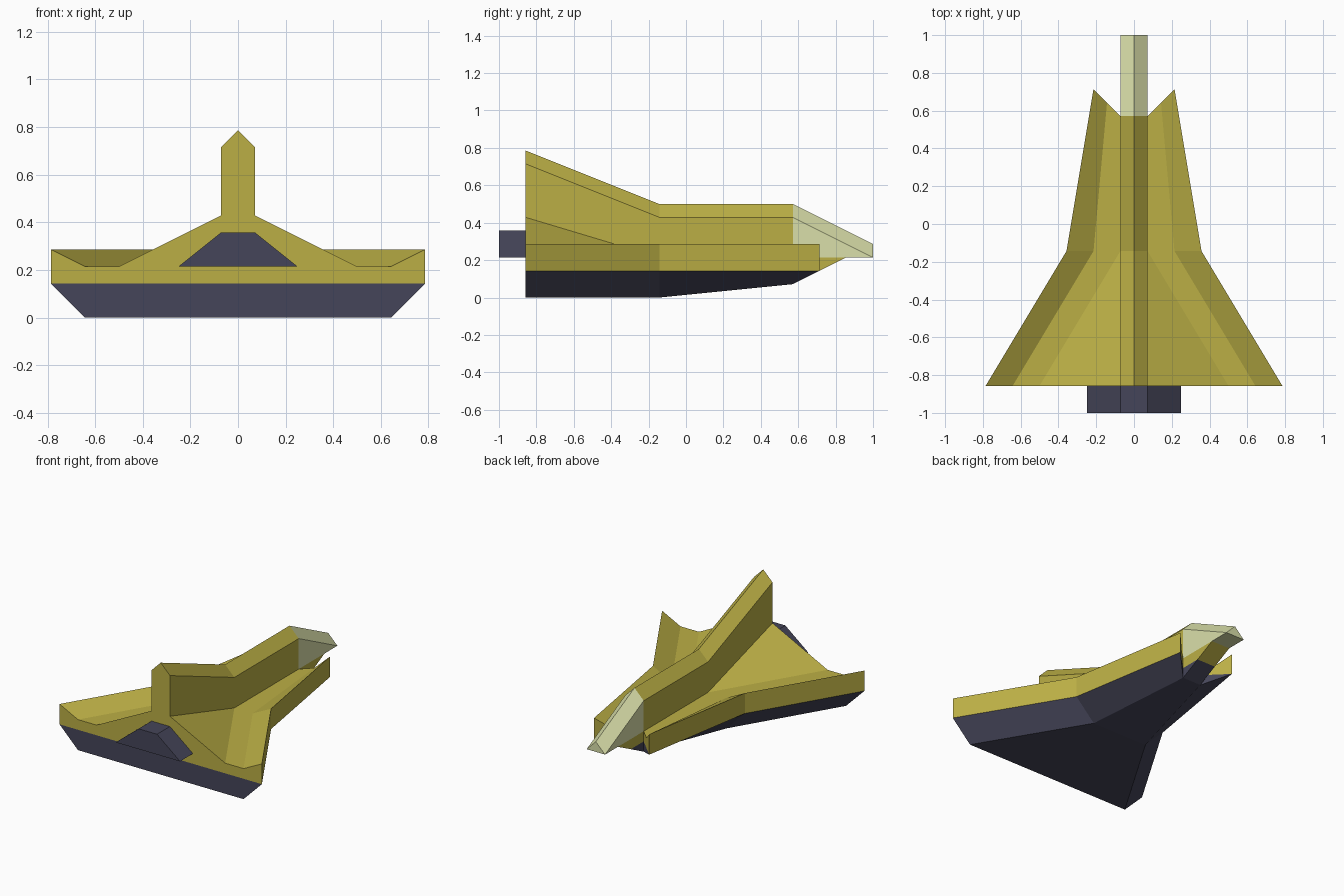
import bpy, bmesh

if "Cube" in bpy.data.objects:
    bpy.data.objects.remove(bpy.data.objects["Cube"])

U = 1 / 14  # the model sits on a 1/14 grid


def material(name, rgb):
    m = bpy.data.materials.new(name)
    m.diffuse_color = (*rgb, 1)
    m.use_nodes = True
    m.node_tree.nodes["Principled BSDF"].inputs["Base Color"].default_value = m.diffuse_color
    return m


YELLOW = material("yellow_paint", (0.50, 0.43, 0.06))
DARK = material("dark_plating", (0.06, 0.06, 0.10))
GLASS = material("pale_glass", (0.70, 0.74, 0.40))


def build(name, faces, mats):
    """Make an object from right-half faces [(points, material index)], mirrored over x."""
    bm = bmesh.new()
    for pts, mi in faces:
        clean = [p for i, p in enumerate(pts) if p != pts[i - 1]]
        if len(clean) < 3:
            continue
        for s in (1, -1):
            loop = clean if s == 1 else clean[::-1]
            f = bm.faces.new([bm.verts.new((s * x * U, y * U, z * U)) for x, y, z in loop])
            f.material_index = mi
    bmesh.ops.remove_doubles(bm, verts=bm.verts[:], dist=1e-4)
    bmesh.ops.dissolve_limit(bm, angle_limit=0.01, verts=bm.verts[:],
                             edges=bm.edges[:], delimit={'MATERIAL'})
    bmesh.ops.recalc_face_normals(bm, faces=bm.faces[:])
    me = bpy.data.meshes.new(name)
    bm.to_mesh(me)
    bm.free()
    for m in mats:
        me.materials.append(m)
    ob = bpy.data.objects.new(name, me)
    bpy.context.collection.objects.link(ob)


def loft(a, b, mats):
    return [([a[i], a[i + 1], b[i + 1], b[i]], m) for i, m in enumerate(mats)]


def at(y, profile):
    return [(x, y, z) for x, z in profile]


# Hull: half sections from keel, round the rim, to the spine ridge
rear = at(-12, [(0, 0), (9, 0), (11, 2), (11, 4), (9, 3), (7, 3), (1, 6), (1, 10), (0, 11)])
mid = at(-2, [(0, 0), (3, 0), (5, 2), (5, 4), (3, 3), (1, 3), (1, 3), (1, 6), (0, 7)])
front = [(0, 8, 1), (1, 8, 1), (3, 10, 2), (3, 10, 4), (2, 9, 3),
         (1, 8, 3), (1, 8, 3), (1, 8, 6), (0, 8, 7)]
strip = [1, 1, 0, 0, 0, 0, 0, 0]
hull = loft(rear, mid, strip) + loft(mid, front, strip)

# Flat stern
stern = (0, -12, 2)
hull += [(rear[:3] + [stern], 1), ([stern] + rear[2:], 0)]

# Prong front walls
seam = (1, 8, 2)
hull += [([front[1], front[2], seam], 1), ([seam] + front[2:6], 0)]

# Chin wedge below the canopy and the bulkhead behind it
low, low0, tip, tip0 = (1, 10, 2), (0, 10, 2), (1, 12, 3), (0, 12, 3)
floor = (0, 8, 3)
hull += [([front[1], low, seam], 1), ([front[0], front[1], low, low0], 1),
         ([seam, low, tip, front[5]], 0), ([low0, low, tip, tip0], 0),
         ([front[5], tip, tip0, floor], 0), ([floor, front[5], front[7], front[8]], 0)]
build("hull", hull, [YELLOW, DARK])

# Canopy nose
back = at(8, [(0, 3), (1, 3), (1, 6), (0, 7)])
nose = at(14, [(0, 3), (1, 3), (1, 3), (0, 4)])
build("canopy", loft(back, nose, [0, 0, 0]) + [(nose, 0)], [GLASS])

# Engine block on the stern
ring = [(0, 3), (3.5, 3), (1, 5), (0, 5)]
build("engine", loft(at(-14, ring), at(-12, ring), [0, 0, 0]) + [(at(-14, ring), 0)], [DARK])
